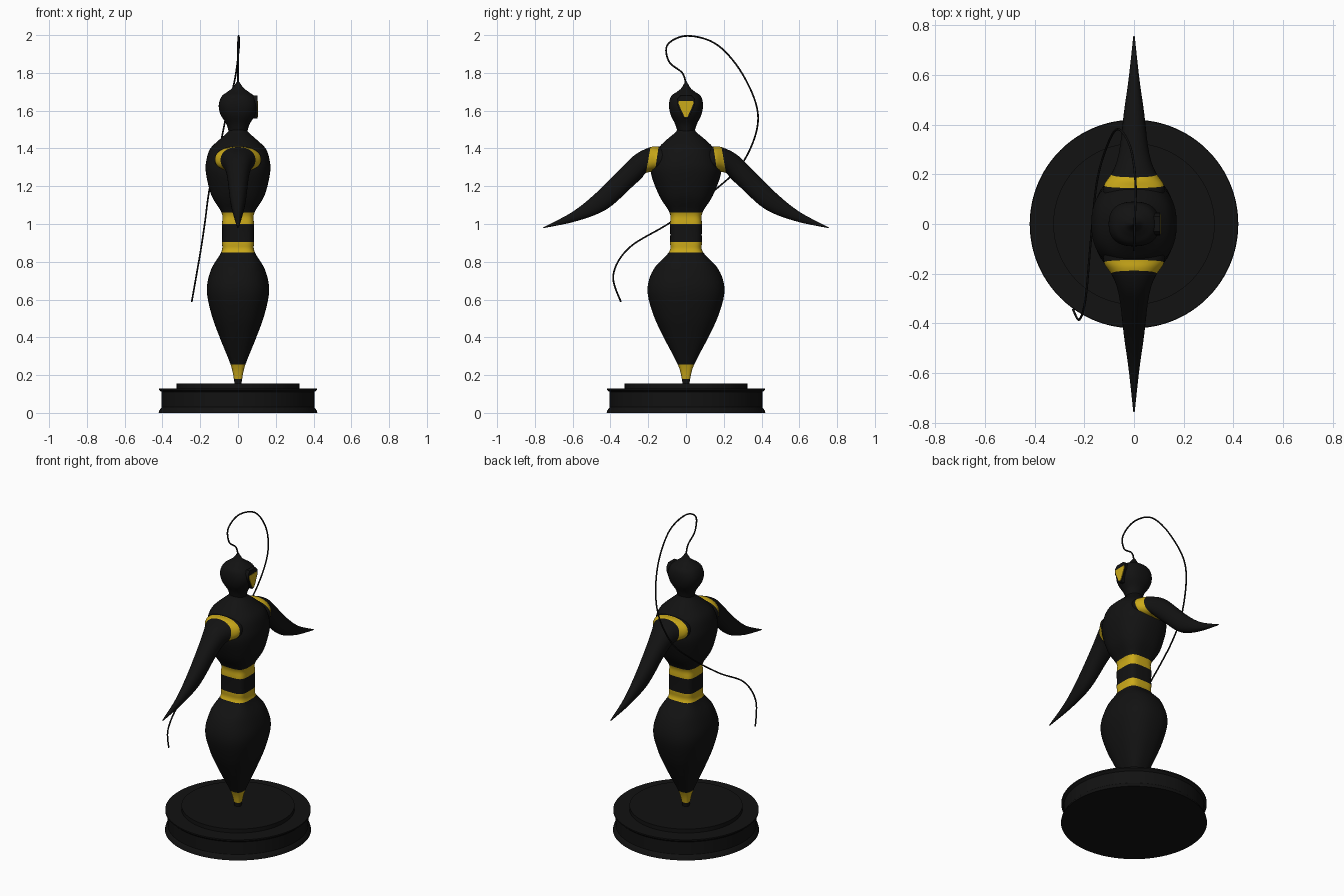
import bpy, bmesh, math
from mathutils import Vector

cube = bpy.data.objects.get("Cube")
if cube:
    bpy.data.objects.remove(cube, do_unlink=True)


def material(name, rgb):
    m = bpy.data.materials.new(name)
    m.use_nodes = True
    m.diffuse_color = (*rgb, 1)
    bsdf = next(n for n in m.node_tree.nodes if n.type == 'BSDF_PRINCIPLED')
    bsdf.inputs["Base Color"].default_value = (*rgb, 1)
    return m


black = material("black", (0.006, 0.006, 0.006))
yellow = material("yellow", (0.6, 0.4, 0.01))


def finish(name, bm, mats, angle=40):
    bmesh.ops.recalc_face_normals(bm, faces=bm.faces[:])
    mesh = bpy.data.meshes.new(name)
    bm.to_mesh(mesh)
    bm.free()
    for m in mats:
        mesh.materials.append(m)
    ob = bpy.data.objects.new(name, mesh)
    bpy.context.collection.objects.link(ob)
    bpy.ops.object.select_all(action='DESELECT')
    ob.select_set(True)
    bpy.context.view_layer.objects.active = ob
    bpy.ops.object.shade_smooth_by_angle(angle=math.radians(angle))
    return ob


def spline(keys, steps=5):
    """Smooth interpolation through key tuples, yielding (key index, values)."""
    out = []
    for i in range(len(keys) - 1):
        a, b, c, d = (Vector(keys[max(0, min(len(keys) - 1, i + k))]) for k in (-1, 0, 1, 2))
        for s in range(steps):
            t = s / steps
            p = b + (c - a) * (t / 2) + (a * 2 - b * 5 + c * 4 - d) * (t * t / 2) \
                + (b * 3 - a - c * 3 + d) * (t ** 3 / 2)
            out.append((i, p))
    out.append((len(keys) - 2, Vector(keys[-1])))
    return out


def loft(name, rings, bands, sides=48):
    """Skin superellipse rings (key index, centre, u axis, v axis, exponent)."""
    bm = bmesh.new()
    loops = []
    for _, centre, u, v, n in rings:
        loop = []
        for k in range(sides):
            a = math.tau * k / sides
            c, s = math.cos(a), math.sin(a)
            loop.append(bm.verts.new(centre + u * math.copysign(abs(c) ** (2 / n), c)
                                     + v * math.copysign(abs(s) ** (2 / n), s)))
        loops.append(loop)
    for (key, *_), lo, hi in zip(rings, loops, loops[1:]):
        for k in range(sides):
            j = (k + 1) % sides
            f = bm.faces.new((lo[k], lo[j], hi[j], hi[k]))
            f.material_index = int(key in bands)
    bm.faces.new(loops[0])
    bm.faces.new(loops[-1])
    return finish(name, bm, (black, yellow))


def upright(name, keys, bands=()):
    rings = [(i, Vector((0, 0, p[0])), Vector((max(p[1], .002), 0, 0)),
              Vector((0, max(p[2], .002), 0)), p[3]) for i, p in spline(keys)]
    return loft(name, rings, bands)


# Round plinth with a waisted side and a raised disc
profile = [(.42, 0), (.417, .012), (.404, .03), (.404, .11), (.418, .122),
           (.418, .13), (.325, .13), (.325, .155)]
bm = bmesh.new()
loops = [[bm.verts.new((r * math.cos(math.tau * k / 96), r * math.sin(math.tau * k / 96), z))
          for k in range(96)] for r, z in profile]
for lo, hi in zip(loops, loops[1:]):
    for k in range(96):
        j = (k + 1) % 96
        bm.faces.new((lo[k], lo[j], hi[j], hi[k]))
bm.faces.new(loops[0])
bm.faces.new(loops[-1])
finish("plinth", bm, (black,), 30)

# Body from foot point to neck: height, half width, half depth, squareness
body = [(.14, .018, .018, 3), (.18, .022, .022, 3), (.255, .039, .043, 3),
        (.4, .097, .118, 2.5), (.52, .14, .173, 2.4), (.65, .165, .204, 2.4),
        (.76, .142, .172, 2.4), (.85, .089, .091, 3.5), (.905, .084, .084, 4),
        (1.0, .084, .084, 4), (1.06, .087, .087, 3.5), (1.15, .14, .142, 2.6),
        (1.27, .17, .186, 2.3), (1.34, .167, .175, 2.3), (1.4, .146, .148, 2.3),
        (1.45, .095, .098, 2.2), (1.49, .052, .052, 2), (1.52, .047, .045, 2)]
upright("body", body, bands=(1, 7, 9))

# Head rising to a point
head = [(1.49, .05, .045, 2), (1.53, .062, .058, 2.1), (1.58, .093, .082, 2.3),
        (1.63, .102, .09, 2.4), (1.675, .087, .08, 2.3), (1.7, .056, .048, 2.1),
        (1.72, .03, .024, 2), (1.757, .003, .003, 2)]
upright("head", head)


# Shield-shaped face with a coloured panel
def shield(name, outline, x0, x1, mat):
    bm = bmesh.new()
    half = [Vector((0, y, z)) for y, z in outline]
    pts = half + [Vector((0, -p.y, p.z)) for p in reversed(half)]
    back, front = ([bm.verts.new((x, p.y, p.z)) for p in pts] for x in (x0, x1))
    bm.faces.new(back)
    bm.faces.new(front)
    for k in range(len(pts)):
        j = (k + 1) % len(pts)
        bm.faces.new((back[k], back[j], front[j], front[k]))
    finish(name, bm, (mat,))


shield("face", [(.008, 1.558), (.022, 1.575), (.046, 1.63), (.045, 1.662), (.03, 1.68)],
       .05, .104, black)
shield("face_panel", [(.008, 1.567), (.028, 1.61), (.04, 1.64), (.038, 1.652)],
       .1, .107, yellow)

# Swept arms: top edge (y, z), bottom edge (y, z), half width
arm = [(.09, 1.415, .12, 1.26, .12), (.145, 1.41, .165, 1.275, .121),
       (.188, 1.407, .212, 1.27, .092), (.265, 1.37, .235, 1.243, .07),
       (.34, 1.30, .29, 1.192, .056), (.47, 1.17, .42, 1.078, .041),
       (.6, 1.065, .58, 1.015, .021), (.757, .982, .755, .978, .003)]
for name, side in (("front_arm", -1), ("back_arm", 1)):
    rings = []
    for i, p in spline(arm):
        top, low = Vector((0, side * p[0], p[1])), Vector((0, side * p[2], p[3]))
        rings.append((i, (top + low) / 2, Vector((max(p[4], .002), 0, 0)), (top - low) / 2, 2.2))
    loft(name, rings, bands=(1,))

# Long thin strand looping from the head
path = [(0, 0, 1.74), (0, -.02, 1.8), (0, -.09, 1.86), (0, -.097, 1.95), (.003, .01, 1.996),
        (.006, .17, 1.945), (-.015, .31, 1.775), (-.065, .382, 1.56), (-.11, .31, 1.34),
        (-.15, .165, 1.19), (-.175, -.08, 1.01), (-.195, -.3, .875), (-.22, -.385, .73),
        (-.245, -.345, .588)]
curve = bpy.data.curves.new("strand", 'CURVE')
curve.dimensions = '3D'
curve.bevel_depth = .0045
curve.bevel_resolution = 2
curve.use_fill_caps = True
line = curve.splines.new('POLY')
points = spline(path, 8)
line.points.add(len(points) - 1)
for point, (_, p) in zip(line.points, points):
    point.co = (*p, 1)
line.use_smooth = True
curve.materials.append(black)
bpy.context.collection.objects.link(bpy.data.objects.new("strand", curve))
